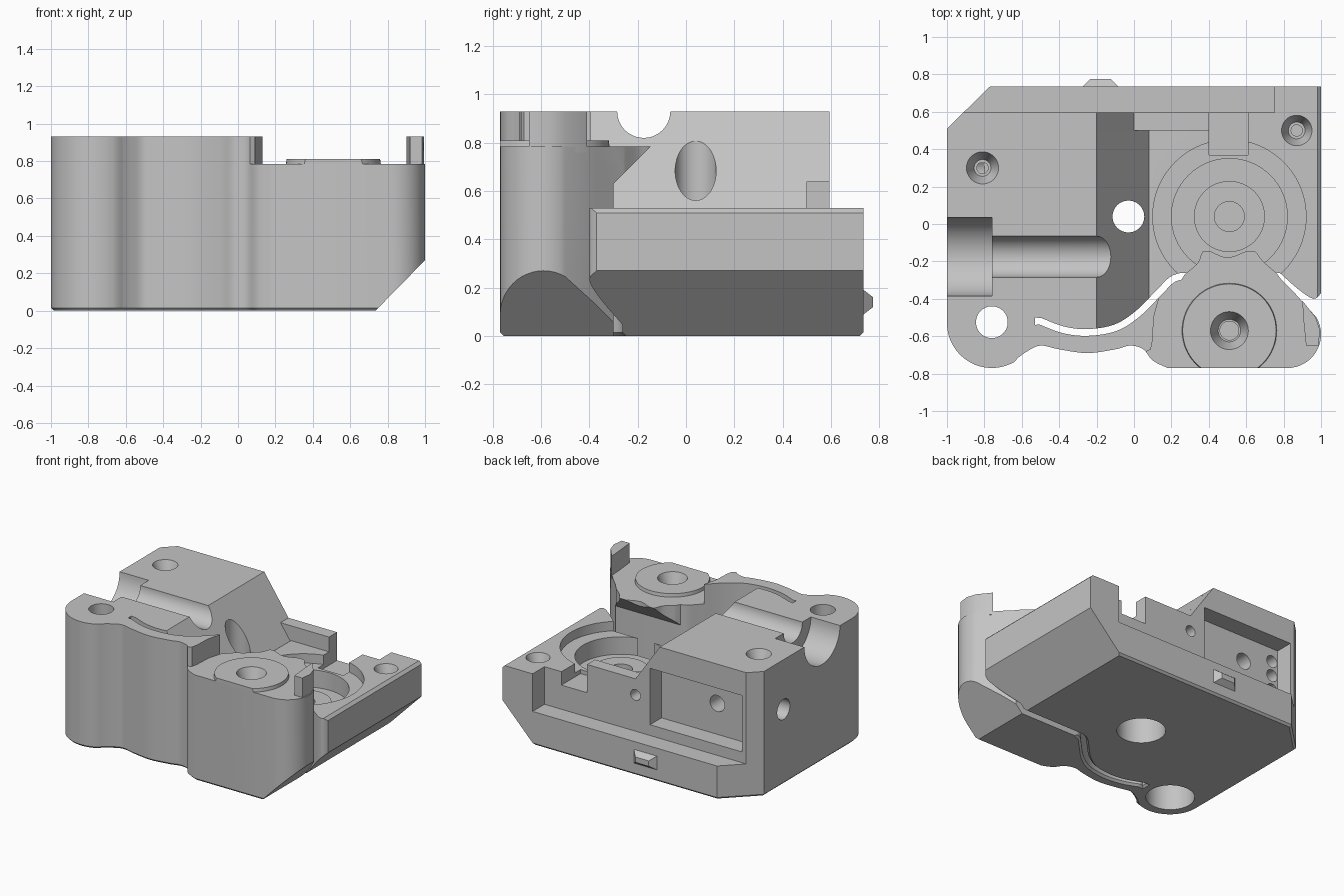
import bpy, bmesh
from math import cos, sin, radians
from mathutils import Matrix, Vector

cube = bpy.data.objects.get("Cube")
if cube:
    bpy.data.objects.remove(cube, do_unlink=True)

grey = bpy.data.materials.new("grey plastic")
grey.use_nodes = True
GREY = (0.55, 0.55, 0.55, 1)
grey.diffuse_color = GREY
grey.node_tree.nodes["Principled BSDF"].inputs["Base Color"].default_value = GREY


def finish(bm, name):
    """Turn the solid's faces outward and make it an object."""
    bm.normal_update()
    bmesh.ops.recalc_face_normals(bm, faces=bm.faces)
    if bm.calc_volume(signed=True) < 0:
        bmesh.ops.reverse_faces(bm, faces=bm.faces)
    mesh = bpy.data.meshes.new(name)
    bm.to_mesh(mesh)
    bm.free()
    mesh.materials.append(grey)
    obj = bpy.data.objects.new(name, mesh)
    bpy.context.collection.objects.link(obj)
    return obj


def loft(name, rings):
    """Closed solid through matching rings of points."""
    bm = bmesh.new()
    loops = [[bm.verts.new(p) for p in ring] for ring in rings]
    bm.faces.new(loops[0])
    bm.faces.new(loops[-1])
    n = len(loops[0])
    for a, b in zip(loops, loops[1:]):
        for i in range(n):
            j = (i + 1) % n
            bm.faces.new((a[i], a[j], b[j], b[i]))
    return finish(bm, name)


def inset(pts, d):
    """Shrink a counter-clockwise outline with mitred corners."""
    pts = [Vector(p) for p in pts]
    out = []
    for i, p in enumerate(pts):
        t1 = (p - pts[i - 1]).normalized()
        t2 = (pts[(i + 1) % len(pts)] - p).normalized()
        n1, n2 = Vector((-t1.y, t1.x)), Vector((-t2.y, t2.x))
        out.append(p + (n1 + n2) * d / max(1 + n1.dot(n2), 0.5))
    return out


def prism(name, pts, lo, hi, axis="z"):
    place = {"x": lambda a, b, h: (h, a, b),
             "y": lambda a, b, h: (a, h, b),
             "z": lambda a, b, h: (a, b, h)}[axis]
    return loft(name, [[place(a, b, h) for a, b in pts] for h in (lo, hi)])


def slab(name, pts, top, chamfer=.015):
    """Upright slab with a chamfered bottom rim."""
    return loft(name, [[(x, y, 0) for x, y in inset(pts, chamfer)],
                       [(x, y, chamfer) for x, y in pts],
                       [(x, y, top) for x, y in pts]])


def box(x0, x1, y0, y1, z0, z1):
    return prism("cutter", [(x0, y0), (x1, y0), (x1, y1), (x0, y1)], z0, z1)


def rod(start, end, r1, r2=None, name="cutter", sides=48):
    a, b = Vector(start), Vector(end)
    turn = (b - a).to_track_quat("Z", "Y").to_matrix().to_4x4()
    bm = bmesh.new()
    bmesh.ops.create_cone(bm, cap_ends=True, segments=sides, radius1=r1,
                          radius2=r1 if r2 is None else r2, depth=(b - a).length,
                          matrix=Matrix.Translation((a + b) / 2) @ turn)
    return finish(bm, name)


def volume(mesh):
    bm = bmesh.new()
    bm.from_mesh(mesh)
    v = bm.calc_volume(signed=True)
    bm.free()
    return v


def cut(obj, *cutters):
    """Subtract each cutter, using the first solver that removes a sane amount."""
    for tool in cutters:
        tool.hide_render = True
        mod = obj.modifiers.new("cut", "BOOLEAN")
        mod.operation = "DIFFERENCE"
        mod.object = tool
        before, limit = volume(obj.data), volume(tool.data)
        result = None
        for solver in ("EXACT", "MANIFOLD", "FLOAT"):
            mod.solver = solver
            graph = bpy.context.evaluated_depsgraph_get()
            mesh = bpy.data.meshes.new_from_object(obj.evaluated_get(graph))
            if 1e-7 < before - volume(mesh) < limit + 1e-4:
                result = mesh
                break
        obj.modifiers.remove(mod)
        if result:
            obj.data = result
        bpy.data.objects.remove(tool, do_unlink=True)


def spline(pts, steps=5):
    """Smooth curve through the points."""
    p = [Vector(q) for q in [pts[0], *pts, pts[-1]]]
    out = []
    for a, b, c, d in zip(p, p[1:], p[2:], p[3:]):
        for k in range(steps):
            t = k / steps
            out.append((2 * b + (c - a) * t + (2 * a - 5 * b + 4 * c - d) * t**2
                        + (3 * b - a - 3 * c + d) * t**3) / 2)
    return out + [p[-1]]


def offset(path, d):
    out = []
    for i, p in enumerate(path):
        t = (path[min(i + 1, len(path) - 1)] - path[max(i - 1, 0)]).normalized()
        out.append(p + Vector((-t.y, t.x)) * d)
    return out


def arc(cx, cy, r, a0, a1, n=16):
    angles = [radians(a0 + (a1 - a0) * i / n) for i in range(n + 1)]
    return [(cx + r * cos(a), cy + r * sin(a)) for a in angles]


def right_undercut():
    return prism("cutter", [(.637, -.1), (1.1, .372), (1.1, -.1)], -1, 1, "y")


# Slit separating the spring lever from the body
slit = spline([(-.5, -.52), (-.38, -.565), (-.25, -.58), (-.1, -.555),
               (.02, -.48), (.13, -.37), (.2, -.3), (.25, -.28)])

# Main body
outline = ([(-1, -.5), (-.53, -.5)] + offset(slit, .018)
           + spline([(.78, -.262), (.88, -.35), (.96, -.4), (1, -.37)])
           + [(1, .735), (-.77, .735), (-1, .51)])
body = slab("main_body", outline, .93)
end = [(.98, .53), (1.01, .5), (1.2, .5), (1.2, 1.2), (-.386, 1.2)]
cut(body,
    # sloped shoulder, low plate and raised rear step
    prism("cutter", [(-.2, .93), (.08, .525), (.09, .53)] + end, -1, .5, "y"),
    prism("cutter", [(-.2, .93), (0, .64), (.4, .64), (.4, .53)] + end, .499, 1, "y"),
    box(-2, .75, .595, 1, .25, 1.2),
    right_undercut(),
    # stepped round gear recess and its channel
    rod((.51, .04, .46), (.51, .04, .7), .41, sides=80),
    rod((.51, .04, .33), (.51, .04, .71), .31, sides=64),
    rod((.51, .04, .2), (.51, .04, .73), .08),
    box(.4, .61, .37, .7, .43, .72),
    # tube groove and collar seat
    rod((-.8, -.175, .93), (.1, -.175, .93), .11),
    rod((-1.1, -.175, .93), (-.76, -.175, .93), .21),
    # vertical holes and screw seats
    rod((-.03, .04, -.1), (-.03, .04, 1.1), .085),
    rod((-.03, .04, -.1), (-.03, .04, .22), .165),
    rod((-.81, .3, .83), (-.81, .3, .94), .045, .09),
    rod((-.81, .3, .5), (-.81, .3, .9), .03),
    rod((.87, .5, .43), (.87, .5, .54), .045, .085),
    rod((.87, .5, .3), (.87, .5, .5), .03),
    rod((-1.1, .28, .56), (-.8, .28, .56), .075),
    # rear window
    box(-.88, -.12, .46, .7, .33, .75),
    rod((-.58, .3, .56), (-.58, .7, .56), .06),
    rod((0, .4, .52), (0, .7, .52), .04),
    *[rod((-.83, .38, z), (-.83, .5, z), .045) for z in (.43, .54, .65)])

# Raised ring in the middle of the recess
boss = rod((.51, .04, .31), (.51, .04, .365), .19, name="recess_ring")
cut(boss, rod((.51, .04, .2), (.51, .04, .5), .08))

# Spring lever with its rounded ends
outline = ([(-1, -.4)] + arc(-.76, -.53, .24, 180, 300)
           + spline([(-.62, -.715), (-.57, -.68), (-.5, -.65), (-.4, -.67),
                     (-.25, -.69), (-.1, -.67), (-.02, -.65), (.05, -.67),
                     (.1, -.73), (.18, -.77)])
           + arc(.82, -.59, .18, -90, 30) + [(.86, -.37), (.79, -.3)]
           + spline([(.76, -.26), (.69, -.2), (.63, -.14), (.5, -.18),
                     (.38, -.14), (.34, -.21), (.27, -.27)], 4)
           + offset(slit, -.018)[::-1] + [(-.53, -.54), (-.53, -.4)])
lever = slab("spring_lever", outline, .93)
cut(lever,
    prism("cutter", [(.05, -.69), (.09, -.67), (.1, -.62), (.105, -.5), (.13, -.41),
                     (.13, .1), (1.2, .1), (1.2, -1), (.05, -1)], .785, 1.2),
    prism("cutter", [(-.3, -.1), (.1, -.1), (.1, 1.03), (-.3, .63)], .1, 1.1, "x"),
    right_undercut())

# Shared hole through the left corner
for part in (body, lever):
    cut(part, rod((-.76, -.525, -.1), (-.76, -.525, 1.1), .085),
        rod((-.76, -.525, -.1), (-.76, -.525, .22), .165))

# Bearing cap on the lever, trimmed flush with the front
cap = rod((.51, -.57, .75), (.51, -.57, .81), .258, .25, "bearing_cap", 64)
cut(cap, box(0, 1, -1, -.77, .5, 1))
for part in (cap, lever):
    cut(part, rod((.51, -.57, .7), (.51, -.57, .82), .06, .105),
        rod((.51, -.57, .5), (.51, -.57, .75), .05))

# Finger tab at the right end of the lever
tab = prism("finger_tab", [(.92, -.65), (.985, -.65), (.995, -.57), (.972, -.5),
                           (.9, -.41), (.905, -.5)], .76, .93)

# Tapered locating lug on the back
loft("rear_lug", [[(-.18 + sx * w, y, .14 + sz * h)
                   for sx, sz in ((-1, -1), (1, -1), (1, 1), (-1, 1))]
                  for w, y, h in ((.1, .73, .055), (.055, .775, .02))])

# Smooth the round walls while keeping edges sharp
bpy.ops.object.select_all(action="DESELECT")
for part in (body, boss, lever, cap, tab):
    part.select_set(True)
bpy.context.view_layer.objects.active = body
bpy.ops.object.shade_smooth_by_angle(angle=radians(30))
